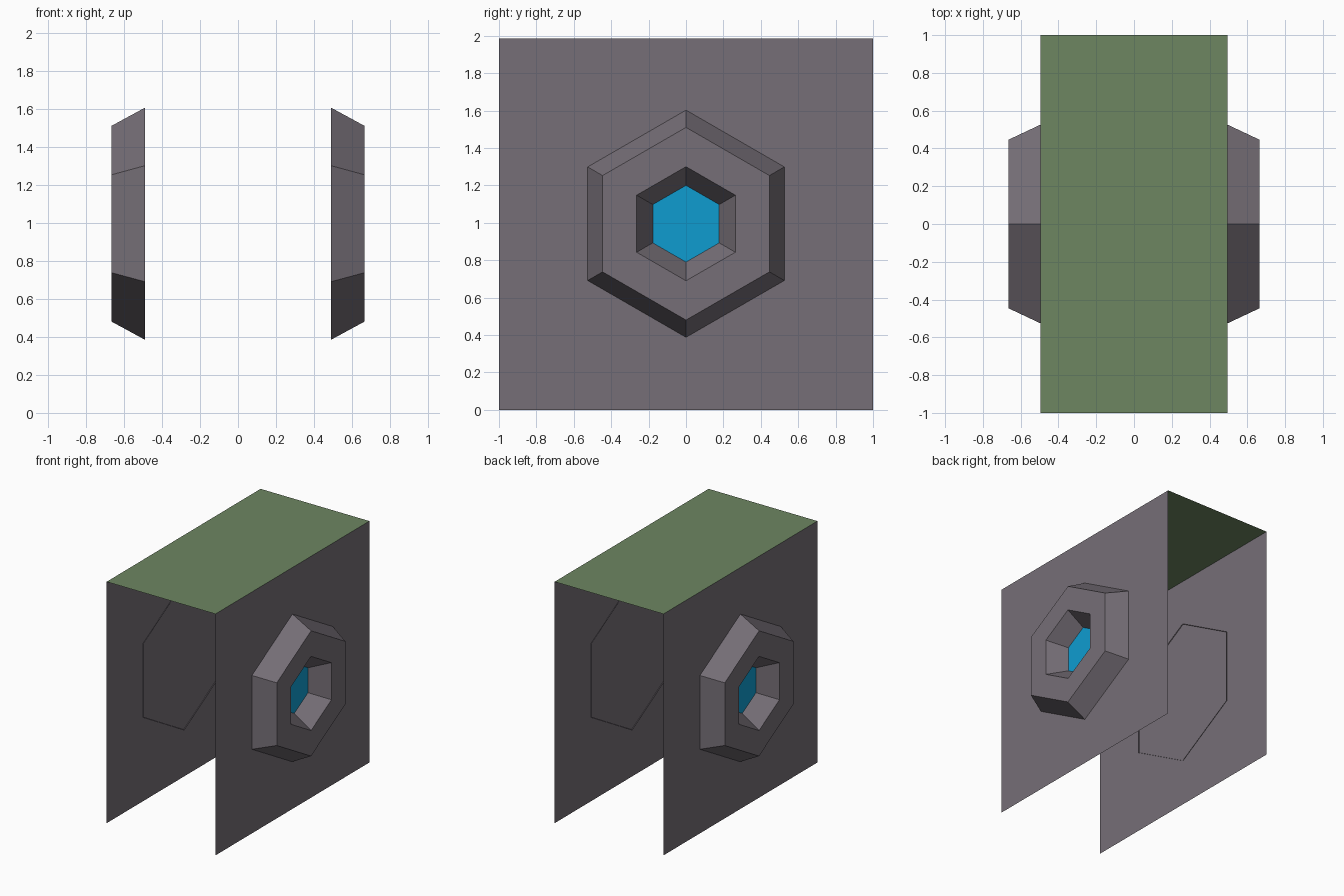
import bpy, bmesh, math

if "Cube" in bpy.data.objects:
    bpy.data.objects.remove(bpy.data.objects["Cube"])


def lin(c):
    c /= 255
    return c / 12.92 if c <= 0.04045 else ((c + 0.055) / 1.055) ** 2.4


def material(name, r, g, b):
    m = bpy.data.materials.new(name)
    m.diffuse_color = (lin(r), lin(g), lin(b), 1)
    m.use_nodes = True
    m.node_tree.nodes["Principled BSDF"].inputs["Base Color"].default_value = m.diffuse_color
    return m


GREY = material("warm grey", 118, 111, 119)
GREEN = material("moss green", 109, 134, 97)
BLUE = material("bright blue", 15, 156, 208)

ZC, TOP, HALF = 0.995, 1.985, 0.495


def finish(name, bm, mats):
    me = bpy.data.meshes.new(name)
    bm.to_mesh(me)
    bm.free()
    for m in mats:
        me.materials.append(m)
    ob = bpy.data.objects.new(name, me)
    bpy.context.collection.objects.link(ob)


def sheet(name, points, mat):
    bm = bmesh.new()
    bm.faces.new([bm.verts.new(p) for p in points])
    finish(name, bm, [mat])


def hex_port(name, side):
    # rings of (radius, distance from centre): outer bevel, rim, recess
    profile = [(0.61, 0.49), (0.515, 0.665), (0.305, 0.665), (0.205, 0.512)]
    bm = bmesh.new()
    rings = []
    for r, x in profile:
        rings.append([bm.verts.new((side * x,
                                    side * r * math.sin(k * math.pi / 3),
                                    ZC - r * math.cos(k * math.pi / 3)))
                      for k in range(6)])
    for a, b in zip(rings, rings[1:]):
        for k in range(6):
            j = (k + 1) % 6
            bm.faces.new((a[k], a[j], b[j], b[k]))
    # blue window at the bottom of the recess
    bm.faces.new(rings[-1]).material_index = 1
    finish(name, bm, [GREY, BLUE])


# side panels with hexagonal ports
for side, label in ((1, "right"), (-1, "left")):
    x = side * HALF
    sheet(label + "_panel",
          [(x, -side, 0), (x, side, 0), (x, side, TOP), (x, -side, TOP)], GREY)
    hex_port(label + "_hex_port", side)

# top panel
sheet("top_panel", [(-HALF, -1, TOP), (HALF, -1, TOP),
                    (HALF, 1, TOP), (-HALF, 1, TOP)], GREEN)
